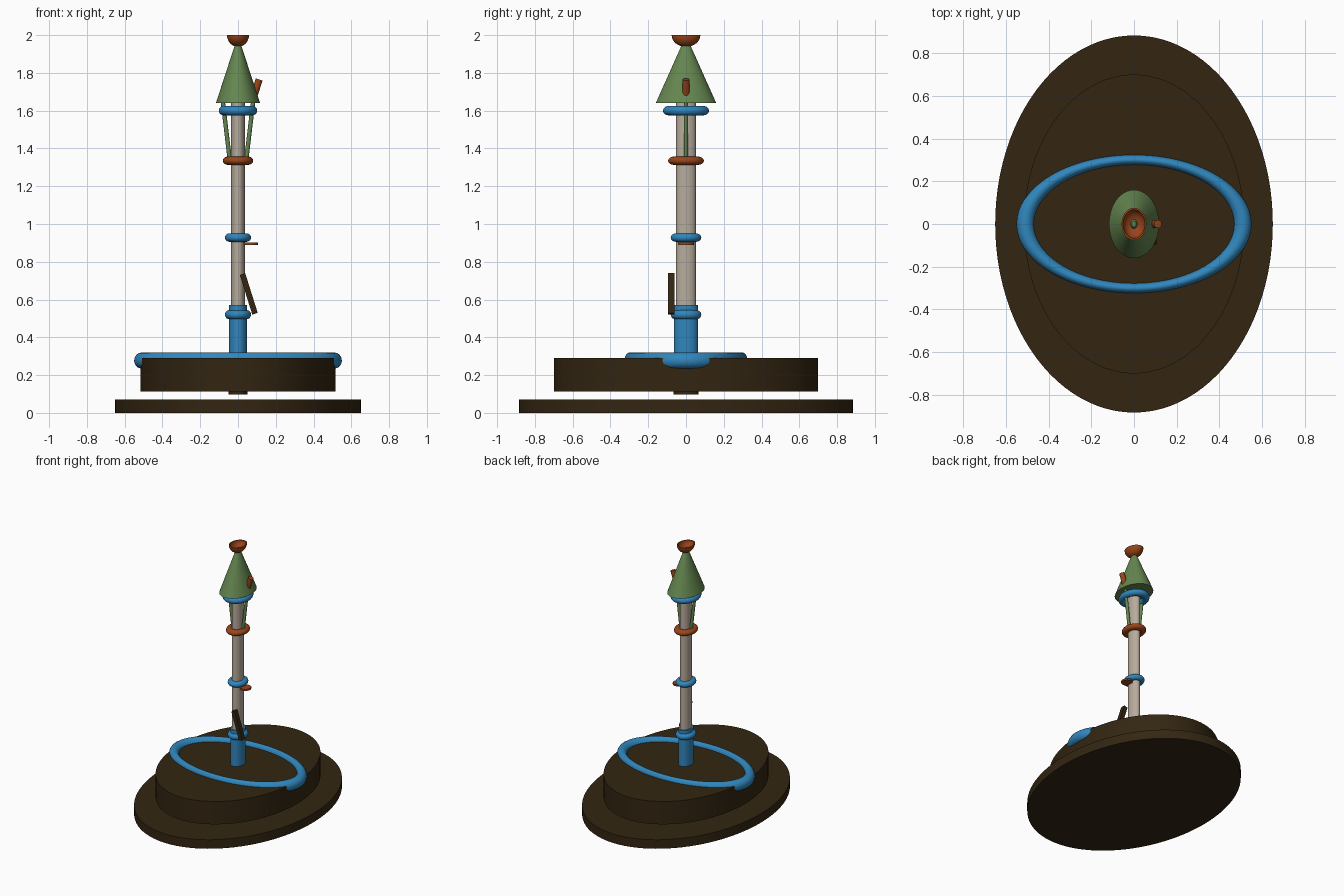
import bpy, bmesh, math
from mathutils import Vector

if "Cube" in bpy.data.objects:
    bpy.data.objects.remove(bpy.data.objects["Cube"])


def material(name, rgb):
    m = bpy.data.materials.new(name)
    m.diffuse_color = (*rgb, 1)
    m.use_nodes = True
    m.node_tree.nodes["Principled BSDF"].inputs["Base Color"].default_value = m.diffuse_color
    return m


BROWN = material("dark_brown", (0.033, 0.019, 0.006))
BLUE = material("blue", (0.030, 0.240, 0.510))
GREEN = material("green", (0.130, 0.240, 0.080))
STONE = material("stone", (0.480, 0.410, 0.335))
RUST = material("rust", (0.320, 0.060, 0.010))


def finish(name, bm, mat):
    bmesh.ops.recalc_face_normals(bm, faces=bm.faces)
    mesh = bpy.data.meshes.new(name)
    bm.to_mesh(mesh)
    bm.free()
    mesh.materials.append(mat)
    ob = bpy.data.objects.new(name, mesh)
    bpy.context.collection.objects.link(ob)
    bpy.ops.object.select_all(action='DESELECT')
    ob.select_set(True)
    bpy.context.view_layer.objects.active = ob
    bpy.ops.object.shade_smooth_by_angle(angle=math.radians(40))
    return ob


def lathe(name, profile, sx, sy, mat, x=0, n=64, closed=False):
    """Elliptical lathe of (radius factor, z) points, capped unless closed."""
    bm = bmesh.new()
    rings = []
    for r, z in profile:
        rings.append([bm.verts.new((x + sx * r * math.cos(math.tau * i / n),
                                    sy * r * math.sin(math.tau * i / n), z))
                      for i in range(n)])
    pairs = list(zip(rings, rings[1:]))
    if closed:
        pairs.append((rings[-1], rings[0]))
    for a, b in pairs:
        for i in range(n):
            j = (i + 1) % n
            bm.faces.new((a[i], a[j], b[j], b[i]))
    if not closed:
        bm.faces.new(rings[0])
        bm.faces.new(rings[-1])
    return finish(name, bm, mat)


def drum(name, rx, ry, z0, z1, mat, **kw):
    return lathe(name, [(1, z0), (1, z1)], rx, ry, mat, **kw)


def hoop(name, rx, ry, z, tube, tube_z, mat, n=64):
    """Stretched torus with outer radii rx, ry; tube is a fraction of rx."""
    prof = [(1 - tube + tube * math.cos(math.tau * k / 16),
             z + tube_z * math.sin(math.tau * k / 16)) for k in range(16)]
    return lathe(name, prof, rx, ry, mat, n=n, closed=True)


def rod(name, a, b, r, mat, sides=24):
    a, b = Vector(a), Vector(b)
    bm = bmesh.new()
    bmesh.ops.create_cone(bm, cap_ends=True, segments=sides, radius1=r,
                          radius2=r, depth=(b - a).length)
    rot = (b - a).to_track_quat('Z', 'Y').to_matrix().to_4x4()
    bmesh.ops.transform(bm, matrix=rot, verts=bm.verts)
    bmesh.ops.translate(bm, vec=(a + b) / 2, verts=bm.verts)
    return finish(name, bm, mat)


# Stepped base with a floating upper drum
drum("base_plate", 0.65, 0.883, 0, 0.07, BROWN, n=96)
drum("base_drum", 0.516, 0.70, 0.112, 0.29, BROWN, n=96)
drum("lower_stub", 0.05, 0.066, 0.098, 0.13, BROWN)
hoop("base_hoop", 0.55, 0.325, 0.277, 0.075, 0.043, BLUE, n=96)

# Column
drum("column_socket", 0.048, 0.064, 0.28, 0.57, BLUE)
drum("column", 0.036, 0.053, 0.55, 1.65, STONE)
hoop("socket_ring", 0.069, 0.081, 0.52, 0.32, 0.024, BLUE)
hoop("middle_ring", 0.069, 0.081, 0.928, 0.32, 0.022, BLUE)
hoop("gallery_ring", 0.08, 0.095, 1.335, 0.32, 0.022, RUST)
hoop("lantern_ring", 0.102, 0.122, 1.60, 0.25, 0.025, BLUE)

# Lantern struts
for side, s in (("left", -1), ("right", 1)):
    rod(side + "_strut", (s * 0.043, 0, 1.335), (s * 0.08, 0, 1.645), 0.0115, GREEN)

# Roof cone with an open bowl finial
lathe("roof_cone", [(1, 1.64), (0.085, 1.968)], 0.117, 0.16, GREEN)
outer = [(math.sin(t), 2.0 - 0.062 * math.cos(t))
         for t in (math.pi / 2 * (k + 0.05) / 10.05 for k in range(11))]
inner = [(0.88 * r, 2.0 - (2.0 - z) * 0.85) for r, z in reversed(outer)]
lathe("bowl_finial", outer + inner, 0.058, 0.076, RUST)

# Small attachments
rod("roof_peg", (0.086, 0, 1.685), (0.112, 0, 1.765), 0.019, RUST)
drum("side_disc", 0.04, 0.042, 0.889, 0.901, RUST, x=0.065, n=32)

# Leaning plank on the front of the column
bm = bmesh.new()
bmesh.ops.create_cube(bm, size=1)
bmesh.ops.scale(bm, vec=(0.03, 0.036, 0.22), verts=bm.verts)
plank = finish("leaning_plank", bm, BROWN)
plank.location = (0.057, -0.078, 0.63)
plank.rotation_euler = (0, -math.radians(17.5), 0)
